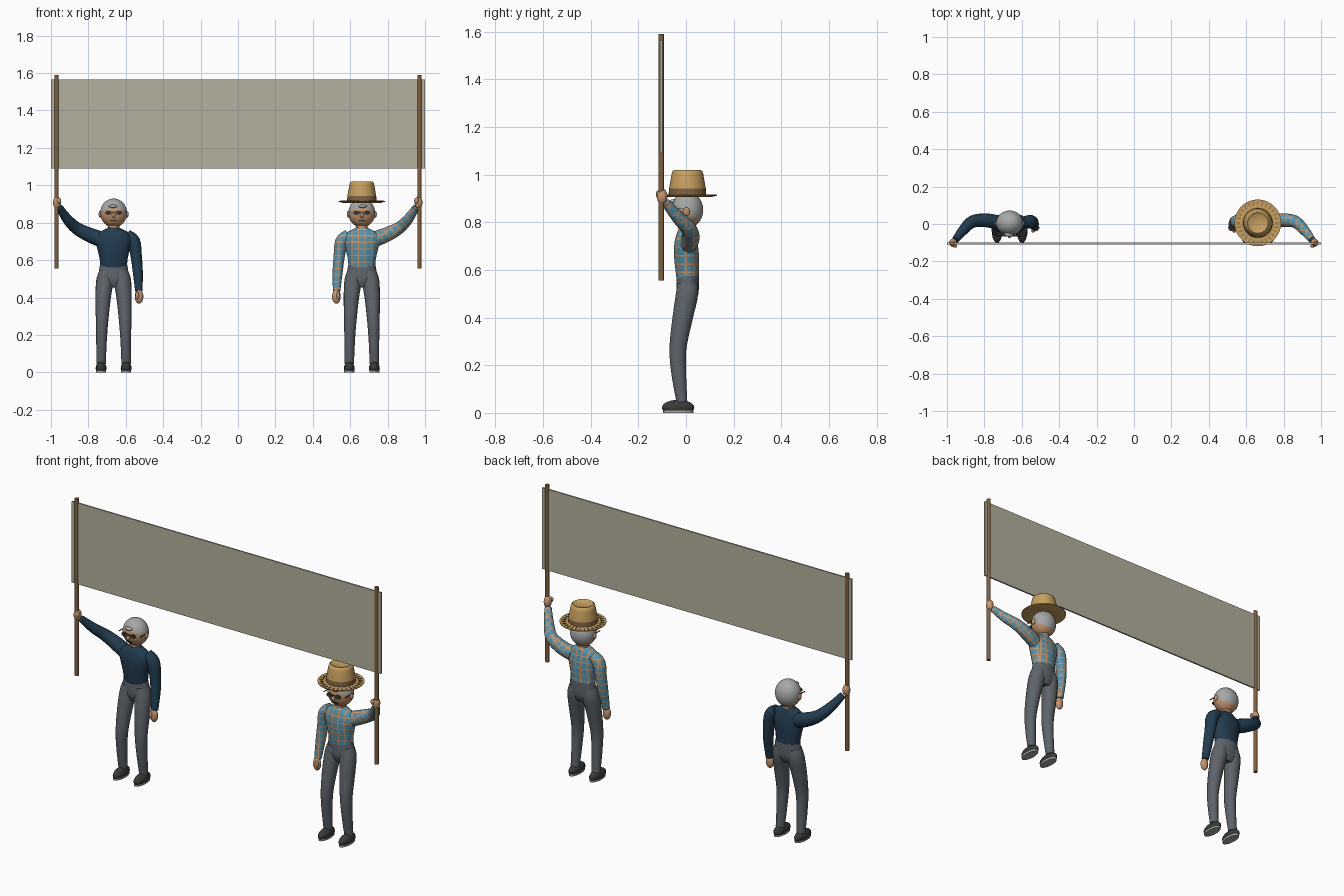
import bpy, bmesh, math
from mathutils import Vector, Matrix

if "Cube" in bpy.data.objects:
    bpy.data.objects.remove(bpy.data.objects["Cube"])


def material(name, hexcol, alpha=1.0):
    rgb = [int(hexcol[i:i + 2], 16) / 255 for i in (0, 2, 4)]
    lin = [c / 12.92 if c < 0.04 else ((c + 0.055) / 1.055) ** 2.4 for c in rgb]
    m = bpy.data.materials.new(name)
    m.diffuse_color = (*lin, alpha)
    m.use_nodes = True
    m.node_tree.nodes["Principled BSDF"].inputs["Base Color"].default_value = m.diffuse_color
    return m


CLOTH = material("banner cloth", "B5B09E", 0.6)
WOOD = material("brown wood", "80603F")
NAVY = material("navy wool", "233C50")
GREY = material("grey trousers", "5E646B")
DARK = material("dark leather", "393B37")
SKIN = material("skin", "C4946F")
HAIR = material("grey hair", "A6A8A8")
BLUE = material("blue shirt", "5793AB")
ORANGE = material("orange check", "CC9468")
STRAW = material("straw", "C69F5F")


def finish(bm, name, mats, smooth=True):
    bmesh.ops.recalc_face_normals(bm, faces=bm.faces)
    me = bpy.data.meshes.new(name)
    bm.to_mesh(me)
    bm.free()
    for m in mats:
        me.materials.append(m)
    ob = bpy.data.objects.new(name, me)
    bpy.context.collection.objects.link(ob)
    if smooth:
        bpy.context.view_layer.objects.active = ob
        ob.select_set(True)
        bpy.ops.object.shade_smooth_by_angle(angle=math.radians(40))
        ob.select_set(False)
    return ob


def box(name, centre, size, mat):
    bm = bmesh.new()
    bmesh.ops.create_cube(bm, size=1, matrix=Matrix.Translation(centre) @ Matrix.Diagonal((*size, 1)))
    return finish(bm, name, [mat], False)


def ball(name, centre, radii, mat, floor=None):
    bm = bmesh.new()
    bmesh.ops.create_uvsphere(bm, u_segments=20, v_segments=12, radius=1,
                              matrix=Matrix.Translation(centre) @ Matrix.Diagonal((*radii, 1)))
    if floor is not None:
        for v in bm.verts:
            v.co.z = max(v.co.z, floor)
    return finish(bm, name, [mat])


def disc(name, centre, radii, depth, mat, axis="Z"):
    turn = Matrix.Rotation(math.pi / 2, 4, "X") if axis == "Y" else Matrix()
    bm = bmesh.new()
    bmesh.ops.create_cone(bm, cap_ends=True, segments=24, radius1=1, radius2=1, depth=1,
                          matrix=Matrix.Translation(centre) @ turn @ Matrix.Diagonal((*radii, depth, 1)))
    return finish(bm, name, [mat])


def limb(pts, segs=18, steps=4):
    """Loft of elliptical rings (x, y, z, width radius, depth radius) on a smooth path."""
    p = [Vector(q) for q in pts]
    p = [p[0]] + p + [p[-1]]
    path = []
    for i in range(1, len(p) - 2):
        a, b, c, d = p[i - 1:i + 3]
        for k in range(steps):
            t = k / steps
            path.append(0.5 * (2 * b + (c - a) * t + (2 * a - 5 * b + 4 * c - d) * t * t
                               + (3 * b - a - 3 * c + d) * t ** 3))
    path.append(p[-1])
    bm = bmesh.new()
    rings = []
    for i, q in enumerate(path):
        t = (path[min(i + 1, len(path) - 1)] - path[max(i - 1, 0)]).to_3d()
        t = Vector(t[:3]).normalized()
        side = Vector((0, 1, 0)).cross(t).normalized()
        up = t.cross(side)
        rings.append([bm.verts.new(Vector(q[:3]) + side * q[3] * math.cos(a) + up * q[4] * math.sin(a))
                      for a in (2 * math.pi * j / segs for j in range(segs))])
    for r, s in zip(rings, rings[1:]):
        for j in range(segs):
            k = (j + 1) % segs
            bm.faces.new((r[j], r[k], s[k], s[j]))
    bm.faces.new(rings[0])
    bm.faces.new(rings[-1])
    return bm


def check(bm, origin, tilt, pitch=0.035, half=0.0032):
    """Cut a woven check into a garment and colour the cut strips."""
    rot = Matrix.Rotation(tilt, 3, "Y")
    axes = [rot @ Vector(a) for a in ((1, 0, 0), (0, 1, 0), (0, 0, 1))]
    for ax in axes:
        d = [(v.co - origin).dot(ax) for v in bm.verts]
        for k in range(math.floor(min(d) / pitch), math.ceil(max(d) / pitch) + 1):
            for off in (-half, half):
                bmesh.ops.bisect_plane(bm, geom=bm.verts[:] + bm.edges[:] + bm.faces[:],
                                       plane_co=origin + ax * (k * pitch + off), plane_no=ax)
    bm.normal_update()
    for f in bm.faces:
        c = f.calc_center_median() - origin
        n = [abs(f.normal.dot(a)) for a in axes]
        across = max(n)
        for ax, m in zip(axes, n):
            d = c.dot(ax)
            if m < across and m < 0.72 and abs(d - round(d / pitch) * pitch) < half:
                f.material_index = 1


def straw_hat(who, cx):
    # brim and crown turned from one profile, band faces picked by height
    prof = [(0, .915), (.07, .908), (.10, .906), (.124, .912), (.125, .917), (.10, .914), (.079, .917),
            (.077, .943), (.067, 1.0), (.063, 1.014), (.055, 1.02), (.045, 1.013), (0, 1.01)]
    bm = bmesh.new()
    vs = [bm.verts.new((cx + r, .006, z)) for r, z in prof]
    es = [bm.edges.new(e) for e in zip(vs, vs[1:])]
    bmesh.ops.spin(bm, geom=vs + es, cent=(cx, .006, 0), axis=(0, 0, 1), angle=2 * math.pi, steps=36)
    bmesh.ops.remove_doubles(bm, verts=bm.verts, dist=1e-5)
    for f in bm.faces:
        c = f.calc_center_median()
        r = math.hypot(c.x - cx, c.y - .006)
        f.material_index = int(.92 < c.z < .942 and r > .07)
    finish(bm, who + "_straw_hat", [STRAW, WOOD])
    # stitched marks round the brim
    bm = bmesh.new()
    for i in range(28):
        m = (Matrix.Translation((cx, .006, .9158)) @ Matrix.Rotation(2 * math.pi * i / 28, 4, "Z")
             @ Matrix.Translation((.104, 0, 0)) @ Matrix.Diagonal((.022, .004, .004, 1)))
        bmesh.ops.create_cube(bm, size=1, matrix=m)
    finish(bm, who + "_brim_stitches", [WOOD], False)


def person(who, cx, s, checked):
    def at(*pts):
        return [(cx + s * p[0], *p[1:]) for p in pts]

    def spot(x, y, z):
        return (cx + s * x, y, z)

    # shirt: torso and both sleeves
    torso = at((0, .008, .55, .072, .046), (0, .005, .60, .074, .050), (0, .002, .66, .087, .053),
               (0, 0, .71, .098, .050), (0, 0, .745, .082, .042), (0, 0, .767, .042, .034),
               (0, 0, .775, .03, .03))
    raised = at((.07, .01, .712, .042, .038), (.13, .02, .735, .039, .037), (.20, .012, .772, .033, .033),
                (.25, -.035, .822, .027, .027), (.29, -.085, .882, .019, .019))
    lowered = at((-.07, .01, .735, .03, .03), (-.107, .012, .70, .035, .036), (-.121, .012, .62, .03, .032),
                 (-.129, .004, .54, .027, .028), (-.135, -.014, .435, .02, .02))
    for part, pts, tilt in (("torso", torso, 0), ("raised_sleeve", raised, -.68 * s),
                            ("lowered_sleeve", lowered, 0)):
        bm = limb(pts)
        if checked:
            check(bm, Vector((cx + .0175, .0, .66)), tilt)
        finish(bm, f"{who}_{part}", [BLUE, ORANGE] if checked else [NAVY])

    # hands
    ball(who + "_raised_hand", spot(.303, -.1, .908), (.021, .022, .034), SKIN)
    ball(who + "_raised_thumb", spot(.292, -.118, .918), (.012, .009, .016), SKIN)
    ball(who + "_lowered_hand", spot(-.136, -.02, .405), (.023, .019, .038), SKIN)
    ball(who + "_lowered_thumb", spot(-.126, -.037, .412), (.009, .009, .022), SKIN)

    # trousers and shoes
    finish(limb(at((0, .004, .455, .05, .03), (0, .005, .49, .084, .045), (0, .007, .53, .08, .048),
                   (0, .008, .575, .073, .047))), who + "_hips", [GREY])
    for side, k in (("left", -1), ("right", 1)):
        finish(limb(at((k * .067, -.017, .045, .025, .023), (k * .065, -.03, .16, .028, .031),
                       (k * .062, -.034, .27, .033, .036), (k * .056, -.014, .40, .041, .043),
                       (k * .047, .003, .49, .046, .047), (k * .04, .006, .54, .036, .043))),
               f"{who}_{side}_leg", [GREY])
        ball(f"{who}_{side}_shoe", spot(k * .067, -.033, .022), (.029, .068, .033), DARK, .008)
        disc(f"{who}_{side}_sole", spot(k * .067, -.033, .005), (.027, .064), .01, HAIR)

    # neck and head, hair split off by a sloping plane
    finish(limb(at((0, .002, .74, .034, .034), (0, .002, .77, .031, .031), (0, .004, .81, .032, .032))),
           who + "_neck", [SKIN])
    mid = Vector((cx, .005, .852))
    bm = bmesh.new()
    bmesh.ops.create_uvsphere(bm, u_segments=32, v_segments=20, radius=1,
                              matrix=Matrix.Translation(mid) @ Matrix.Diagonal((.072, .067, .077, 1)))
    co, no = mid + Vector((0, 0, -.012)), Vector((0, .6, 1)).normalized()
    bmesh.ops.bisect_plane(bm, geom=bm.verts[:] + bm.edges[:] + bm.faces[:], plane_co=co, plane_no=no)
    for f in bm.faces:
        f.material_index = int((f.calc_center_median() - co).dot(no) > 0)
    finish(bm, who + "_head", [SKIN, HAIR])

    # face: ears, nose, moustache and spectacles
    ball(who + "_nose", (cx, -.064, .838), (.009, .012, .013), SKIN)
    box(who + "_mouth", (cx, -.055, .812), (.032, .008, .006), DARK)
    box(who + "_spectacle_bridge", (cx, -.064, .857), (.03, .005, .004), DARK)
    for side, k in (("left", -1), ("right", 1)):
        ball(f"{who}_{side}_ear", (cx + k * .072, .002, .845), (.008, .014, .018), SKIN)
        disc(f"{who}_{side}_lens", (cx + k * .027, -.061, .853), (.017, .011), .009, DARK, "Y")
        box(f"{who}_{side}_spectacle_arm", (cx + k * .069, -.024, .857), (.004, .056, .004), DARK)
    # forelock
    ball(who + "_forelock", spot(.004, -.054, .888), (.024, .014, .009), HAIR)


person("sweater_man", -.665, -1, False)
person("hat_man", .662, 1, True)
straw_hat("hat_man", .662)

# banner on two poles
box("banner", (0, -.104, 1.328), (2, .009, .475), CLOTH)
for side, x in (("left", -.97), ("right", .97)):
    disc(side + "_pole", (x, -.104, 1.0725), (.0115, .0115), 1.035, WOOD)
